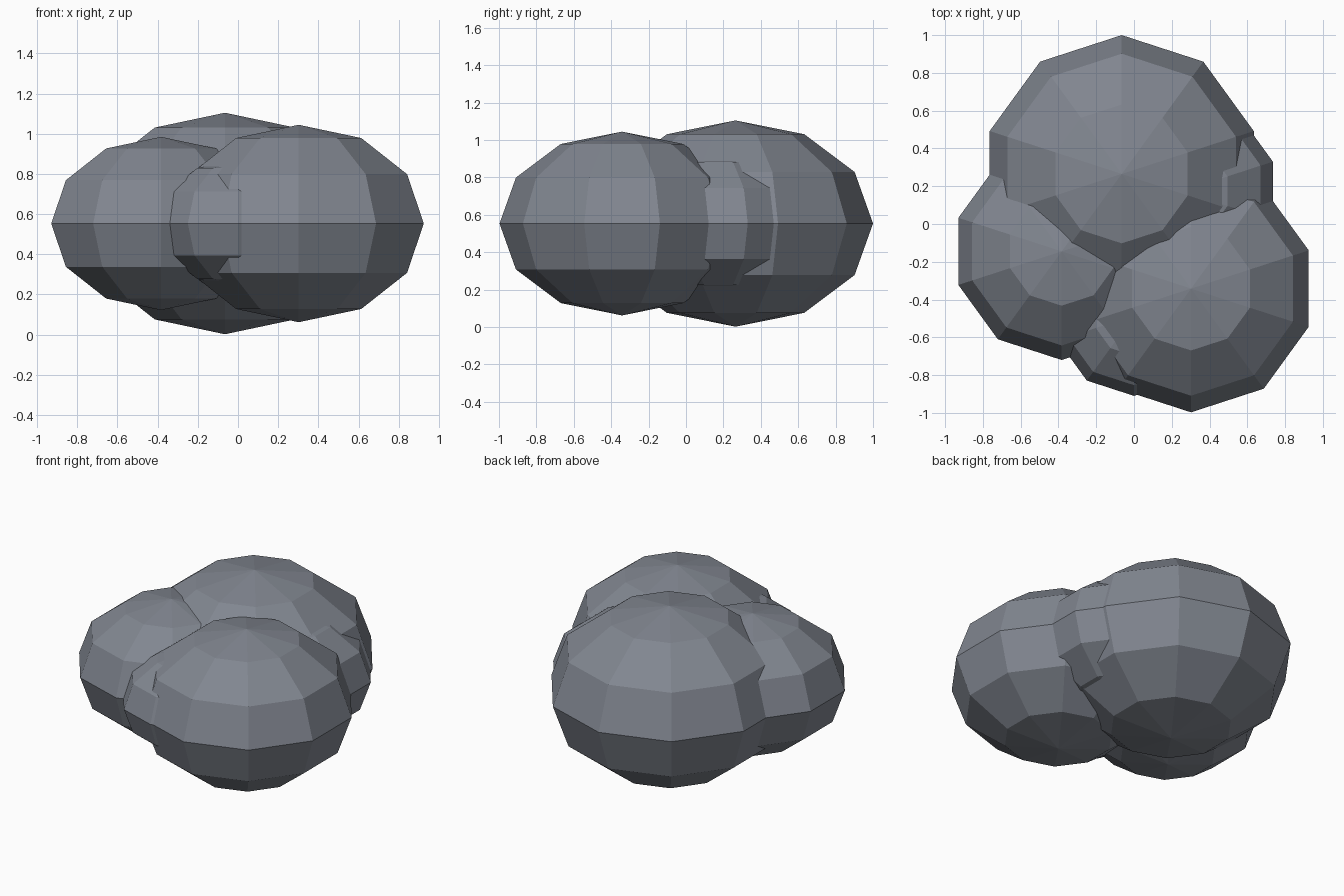
import bpy

if "Cube" in bpy.data.objects:
    bpy.data.objects.remove(bpy.data.objects["Cube"])

MID_Z = 0.553

# dark slate colour shared by the whole clump
slate = bpy.data.materials.new("slate")
slate.diffuse_color = (0.22, 0.24, 0.28, 1)
slate.use_nodes = True
slate.node_tree.nodes["Principled BSDF"].inputs["Base Color"].default_value = slate.diffuse_color


def lobe(name, x, y, r):
    # squashed low-poly ball: 10 sides, 6 rings, one corner facing the back
    bpy.ops.mesh.primitive_uv_sphere_add(segments=10, ring_count=6, radius=r,
                                         location=(x, y, MID_Z))
    ob = bpy.context.object
    ob.name = name
    ob.scale = (1, 1, 0.75)
    bpy.ops.object.transform_apply(location=False, rotation=True, scale=True)
    ob.data.materials.append(slate)
    return ob


# three large lobes and two small fillers between them
clump = lobe("clump", -0.065, 0.265, 0.735)
others = [
    lobe("front_right_lobe", 0.302, -0.342, 0.655),
    lobe("left_lobe", -0.383, -0.145, 0.575),
    lobe("right_filler", 0.255, 0.174, 0.505),
    lobe("front_filler", 0.0, -0.485, 0.425),
]

# fuse everything into a single flat-faced skin
bpy.ops.object.select_all(action='DESELECT')
bpy.context.view_layer.objects.active = clump
clump.select_set(True)
for ob in others:
    mod = clump.modifiers.new("fuse", 'BOOLEAN')
    mod.operation = 'UNION'
    mod.solver = 'EXACT'
    mod.object = ob
    bpy.ops.object.modifier_apply(modifier=mod.name)
    bpy.data.objects.remove(ob)

bpy.ops.object.shade_flat()
